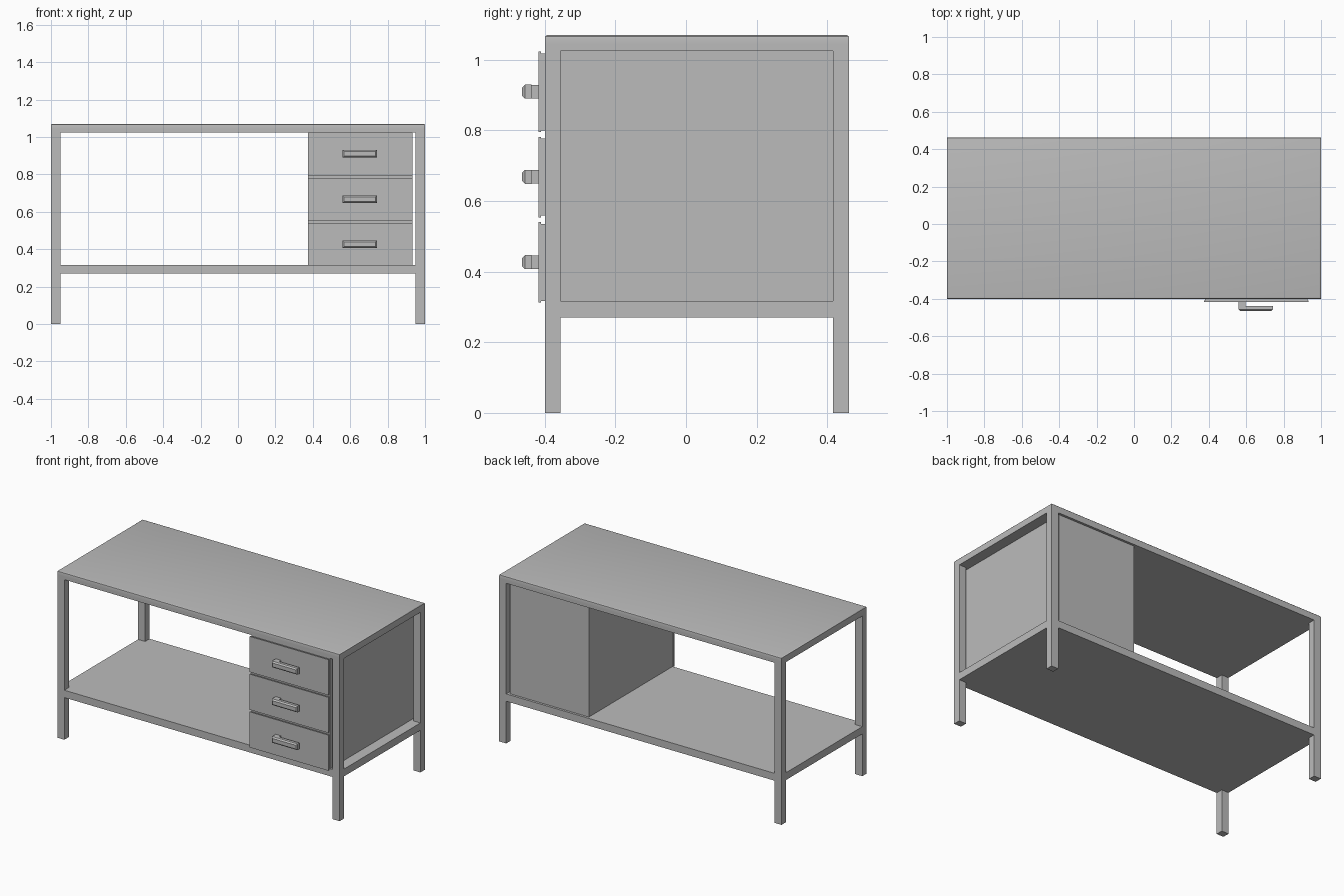
import bpy, bmesh

if "Cube" in bpy.data.objects:
    bpy.data.objects.remove(bpy.data.objects["Cube"], do_unlink=True)

GREY = (0.5, 0.5, 0.5, 1)
grey = bpy.data.materials.new("plain grey")
grey.use_nodes = True
grey.diffuse_color = GREY
grey.node_tree.nodes["Principled BSDF"].inputs["Base Color"].default_value = GREY


def box(name, x, y, z, bevel=0, pick=None, segments=1):
    """Box between (low, high) pairs, bevelling the edges chosen by pick."""
    bm = bmesh.new()
    bmesh.ops.create_cube(bm, size=1)
    for v in bm.verts:
        v.co = [sum(r) / 2 + c * (r[1] - r[0]) for r, c in zip((x, y, z), v.co)]
    if bevel:
        edges = [e for e in bm.edges if all(pick(v.co) for v in e.verts)]
        bmesh.ops.bevel(bm, geom=edges, offset=bevel, segments=segments,
                        profile=0.5, affect='EDGES')
    mesh = bpy.data.meshes.new(name)
    bm.to_mesh(mesh)
    bm.free()
    mesh.materials.append(grey)
    obj = bpy.data.objects.new(name, mesh)
    bpy.context.collection.objects.link(obj)
    return obj


def activate(obj):
    bpy.ops.object.select_all(action='DESELECT')
    obj.select_set(True)
    bpy.context.view_layer.objects.active = obj


def merge(base, parts):
    """Union parts into base so flush faces become one surface."""
    activate(base)
    for part in parts:
        mod = base.modifiers.new("union", 'BOOLEAN')
        mod.operation = 'UNION'
        mod.solver = 'EXACT'
        mod.object = part
        bpy.ops.object.modifier_apply(modifier=mod.name)
        bpy.data.objects.remove(part, do_unlink=True)


FRONT, BACK, TOP = -0.4, 0.462, 1.07
RAIL_LOW, RAIL_HIGH = 0.27, 0.317
UNDER_TOP = 1.025

# Frame: worktop with softened rim, low shelf and four square legs
frame = box("desk_frame", (-1, 1), (FRONT, BACK), (UNDER_TOP, TOP),
            0.008, lambda c: c.z > TOP - 0.01, 3)
parts = [box("shelf", (-1, 1), (FRONT, BACK), (RAIL_LOW, RAIL_HIGH))]
for x in ((-1, -0.95), (0.95, 1)):
    for y in ((FRONT, FRONT + 0.045), (BACK - 0.045, BACK)):
        parts.append(box("leg", x, y, (0, UNDER_TOP + 0.02)))
merge(frame, parts)
activate(frame)
bpy.ops.object.shade_smooth_by_angle()

# Drawer cabinet
LEFT, RIGHT = 0.375, 0.932
box("cabinet", (LEFT, RIGHT), (FRONT + 0.002, BACK - 0.015), (RAIL_HIGH, UNDER_TOP))

# Three drawers, each with a one-sided pull
for i, name in enumerate(("bottom", "middle", "top")):
    low = 0.312 + 0.2415 * i
    high = low + 0.228
    mid = low + 0.115
    box(name + "_drawer_back", (LEFT + 0.004, RIGHT - 0.004), (-0.41, FRONT + 0.002),
        (low + 0.005, high - 0.005))
    box(name + "_drawer_front", (LEFT, RIGHT), (-0.418, -0.41), (low, high))
    box(name + "_handle_stem", (0.56, 0.597), (-0.44, -0.418), (mid - 0.019, mid + 0.019))
    box(name + "_handle_bar", (0.56, 0.742), (-0.464, -0.438), (mid - 0.02, mid + 0.02),
        0.008, lambda c: c.y < -0.46)
